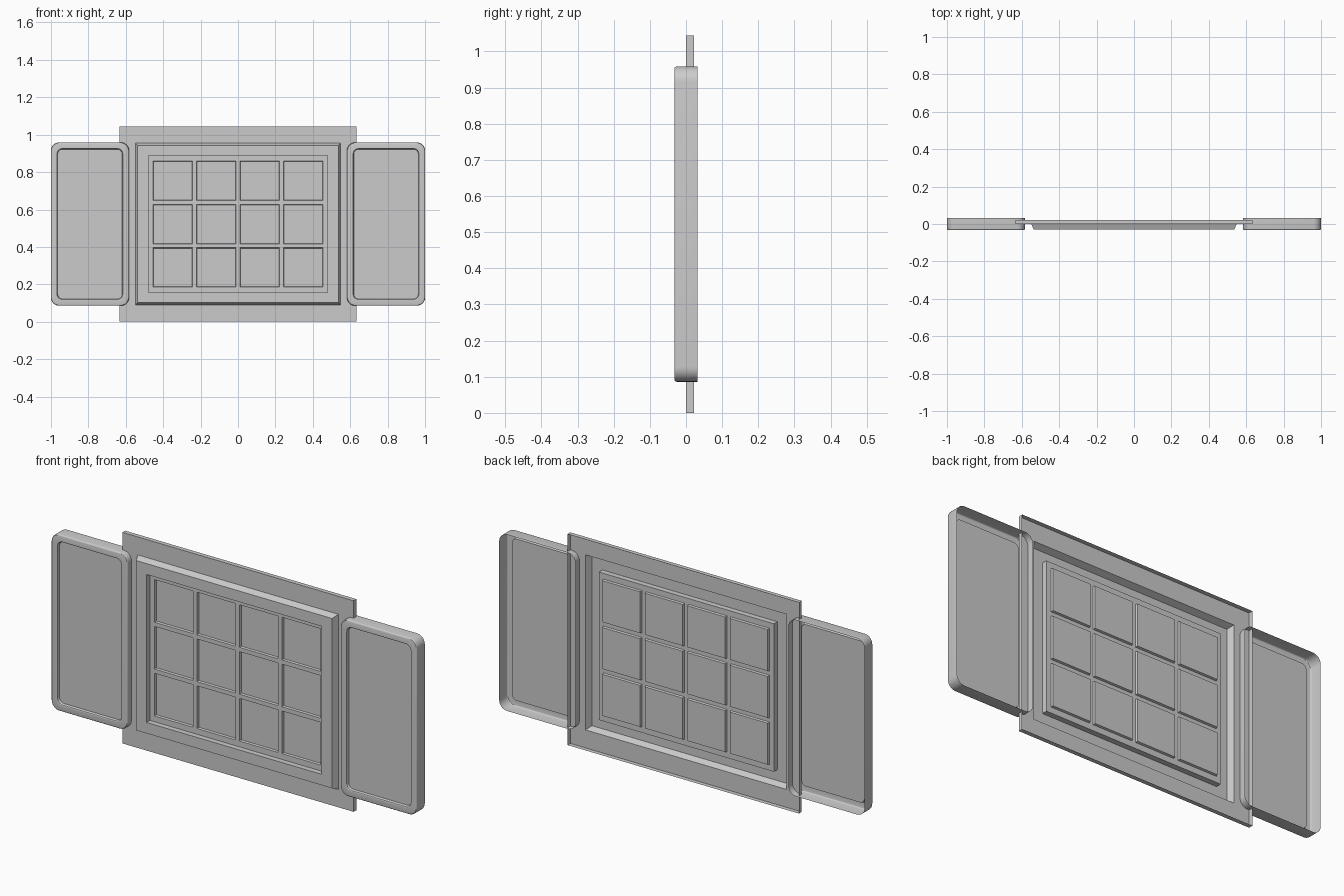
import bpy, bmesh, math

if "Cube" in bpy.data.objects:
    bpy.data.objects.remove(bpy.data.objects["Cube"])

ZC = 0.522  # common height of all centres


def rounded_rect(hw, hh, r, steps=8):
    """Outline counter-clockwise as seen from the front."""
    if r == 0:
        return [(-hw, -hh), (hw, -hh), (hw, hh), (-hw, hh)]
    pts = []
    for k, (sx, sz) in enumerate([(-1, -1), (1, -1), (1, 1), (-1, 1)]):
        for i in range(steps + 1):
            a = math.pi + (k + i / steps) * math.pi / 2
            pts.append((sx * (hw - r) + r * math.cos(a), sz * (hh - r) + r * math.sin(a)))
    return pts


def finish(bm, name):
    me = bpy.data.meshes.new(name)
    bm.to_mesh(me)
    bm.free()
    me.shade_smooth()
    me.set_sharp_from_angle(angle=math.radians(30))
    ob = bpy.data.objects.new(name, me)
    bpy.context.collection.objects.link(ob)
    return ob


def ring_shell(name, cx, rings, cap):
    """Open-backed shell through rings of (half width, half height, radius, y)."""
    bm = bmesh.new()
    loops = [[bm.verts.new((cx + x, y, ZC + z)) for x, z in rounded_rect(hw, hh, r)]
             for hw, hh, r, y in rings]
    for a, b in zip(loops, loops[1:]):
        n = len(a)
        for i in range(n):
            j = (i + 1) % n
            bm.faces.new((a[i], a[j], b[j], b[i]))
    if cap:
        bm.faces.new(loops[-1])
    return finish(bm, name)


# wall plate with raised frame and reveal, hollow behind
ring_shell("window_frame", 0, [
    (0.633, 0.522, 0, 0.022), (0.633, 0.522, 0, 0.0),
    (0.549, 0.433, 0, 0.0), (0.536, 0.420, 0, -0.030),
    (0.479, 0.366, 0, -0.030), (0.479, 0.366, 0, -0.003)], cap=False)


# glazing bars with recessed panes
def breaks(border, half, count, gap):
    size = (2 * half - gap * (count - 1)) / count
    out = [-border]
    for i in range(count):
        start = -half + i * (size + gap)
        out += [start, start + size]
    return out + [border]


xs = breaks(0.479, 0.455, 4, 0.021)
zs = breaks(0.366, 0.337, 3, 0.021)
bm = bmesh.new()
grid = [[bm.verts.new((x, -0.003, ZC + z)) for x in xs] for z in zs]
panes = []
for j in range(len(zs) - 1):
    for i in range(len(xs) - 1):
        f = bm.faces.new((grid[j][i], grid[j][i + 1], grid[j + 1][i + 1], grid[j + 1][i]))
        if i % 2 and j % 2:
            panes.append(f)
bm.normal_update()
bmesh.ops.inset_individual(bm, faces=panes, thickness=0.004, depth=-0.010)
finish(bm, "window_panes")

# shutters: rounded trays with a rolled front edge and a sunken panel
W, H, R, B = 0.2085, 0.436, 0.042, 0.006
rings = [(W, H, R, 0.032)]
for k in range(4):
    a = k / 3 * math.pi / 2
    d = B * (1 - math.cos(a))
    rings.append((W - d, H - d, R - d, -0.032 + B * (1 - math.sin(a))))
rings += [(W - 0.030, H - 0.030, 0.030, -0.032),
          (W - 0.033, H - 0.033, 0.028, -0.030),
          (W - 0.036, H - 0.036, 0.026, -0.018)]
for side, sx in (("left", -1), ("right", 1)):
    ring_shell(side + "_shutter", sx * 0.7915, rings, cap=True)
